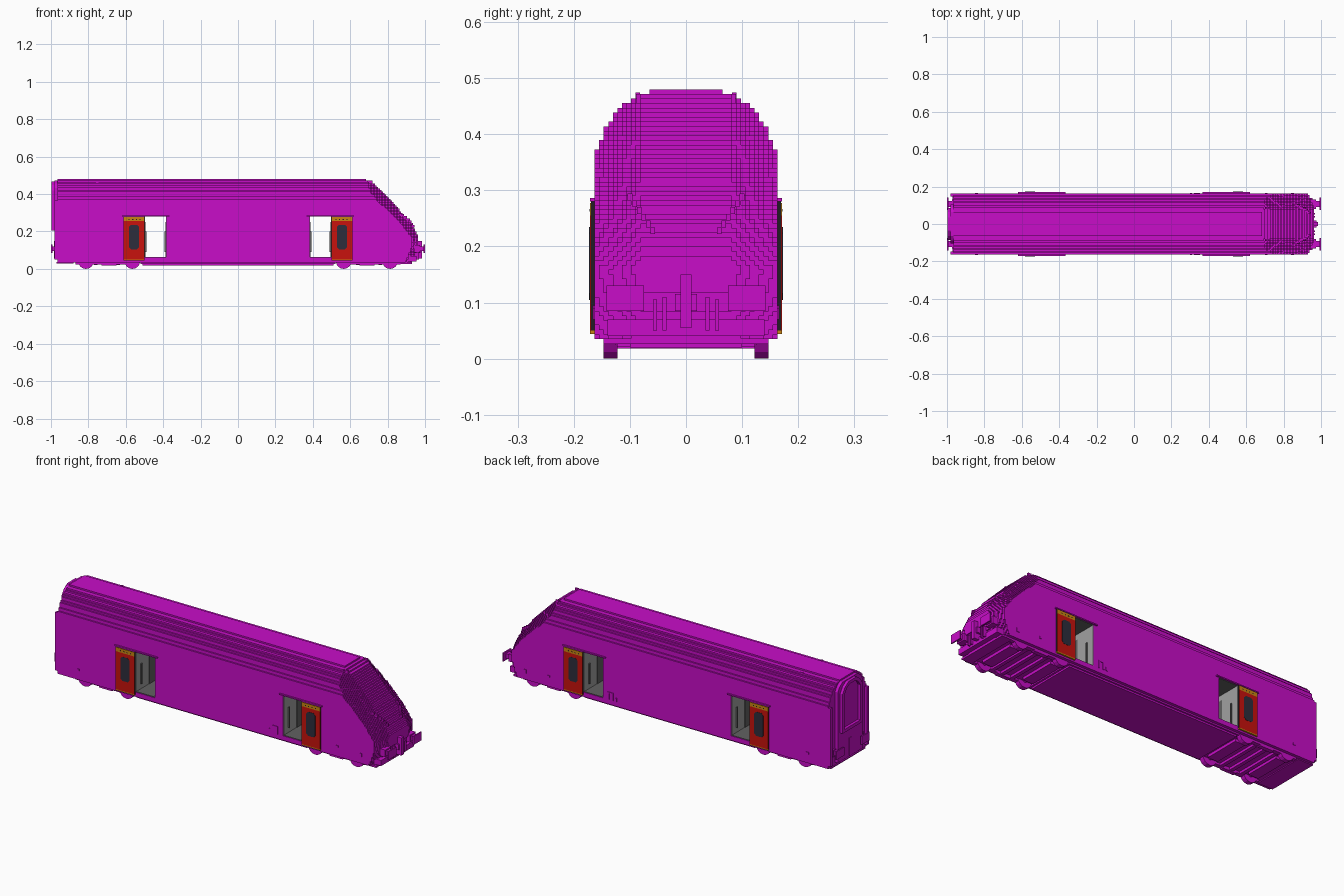
import bpy, bmesh, math
from mathutils import Matrix

cube = bpy.data.objects.get("Cube")
if cube:
    bpy.data.objects.remove(cube)


def material(name, r, g, b):
    m = bpy.data.materials.new(name)
    m.use_nodes = True
    m.diffuse_color = (r, g, b, 1)
    m.node_tree.nodes["Principled BSDF"].inputs["Base Color"].default_value = (r, g, b, 1)
    return m


MAGENTA = material("magenta", 0.58, 0.004, 0.58)
RED = material("door red", 0.58, 0.006, 0.004)
ORANGE = material("orange", 0.58, 0.23, 0.006)
GLASS = material("dark glass", 0.027, 0.027, 0.045)
BLACK = material("door edge", 0.014, 0.012, 0.018)
LIGHT = material("light grey", 0.36, 0.36, 0.36)
GREY = material("dark grey", 0.12, 0.12, 0.12)


def finish(name, bm, mat):
    bmesh.ops.recalc_face_normals(bm, faces=bm.faces)
    me = bpy.data.meshes.new(name)
    bm.to_mesh(me)
    bm.free()
    me.materials.append(mat)
    ob = bpy.data.objects.new(name, me)
    bpy.context.collection.objects.link(ob)
    return ob


def add_box(bm, x0, x1, y0, y1, z0, z1):
    m = Matrix.Translation(((x0 + x1) / 2, (y0 + y1) / 2, (z0 + z1) / 2))
    bmesh.ops.create_cube(bm, size=1, matrix=m @ Matrix.Diagonal((abs(x1 - x0), abs(y1 - y0), abs(z1 - z0), 1)))


def boxes(name, mat, *dims, mirror=False):
    """Several boxes in one object, optionally repeated on the other side of y = 0."""
    bm = bmesh.new()
    for d in dims:
        add_box(bm, *d)
        if mirror:
            add_box(bm, d[0], d[1], -d[3], -d[2], d[4], d[5])
    return finish(name, bm, mat)


def add_prism(bm, ring, offset):
    face = bm.faces.new([bm.verts.new(p) for p in ring])
    out = bmesh.ops.extrude_face_region(bm, geom=[face])
    bmesh.ops.translate(bm, vec=offset, verts=[v for v in out["geom"] if isinstance(v, bmesh.types.BMVert)])


def add_cylinder(bm, x, y0, y1, z, r, n=16):
    ring = [(x + r * math.cos(2 * math.pi * i / n), y0, z + r * math.sin(2 * math.pi * i / n)) for i in range(n)]
    add_prism(bm, ring, (0, y1 - y0, 0))


def lerp(table, t):
    for (a, va), (b, vb) in zip(table, table[1:]):
        if t <= b:
            return va + (vb - va) * max(0, (t - a) / (b - a))
    return table[-1][1]


# Stepped body shell, built in thin layers with the doorways left open
V = 0.00815
Z0, LAYERS = 0.035, 54
H = 0.445 / LAYERS
WIDTH = [(0.365, 0.163), (0.385, 0.154), (0.41, 0.143), (0.435, 0.127), (0.455, 0.108), (0.47, 0.085), (0.48, 0.053)]
NOSE = [(0.035, 0.93), (0.10, 0.955), (0.16, 0.965), (0.20, 0.95), (0.25, 0.918), (0.32, 0.86),
        (0.385, 0.80), (0.45, 0.735), (0.48, 0.675)]
REAR, IN, OUT = -0.965, 0.383, 0.50
HOLE0, HOLE1 = Z0 + 3 * H, Z0 + 30 * H


def nose_x(y, z):
    taper = 0.4 + max(0, z - 0.15) * 2.4
    return round((lerp(NOSE, z) - taper * max(0, abs(y) - 0.08)) / V) * V


body = bmesh.new()
for k in range(LAYERS):
    z = Z0 + k * H
    zm = z + H / 2
    n = round(lerp(WIDTH, zm) / V)
    w = n * V
    start = REAR
    if 3 <= k < 30:
        add_box(body, REAR, -OUT, -w, w, z, z + H)
        add_box(body, -IN, IN, -w, w, z, z + H)
        start = OUT
    half = []
    for j in range(n):
        x = nose_x((j + 0.5) * V, zm)
        half += [(x, j * V), (x, (j + 1) * V)]
    half = [p for i, p in enumerate(half) if i == 0 or p != half[i - 1]][1:]
    plan = [(start, -w)] + [(x, -y) for x, y in reversed(half)] + half + [(start, w)]
    add_prism(body, [(x, y, z) for x, y in plan], (0, 0, H))
finish("body_shell", body, MAGENTA)

# Rear end: side wings, corridor connection and its arched frame
boxes("rear_wing", MAGENTA, (-0.98, REAR, 0.148, 0.163, 0.05, 0.365), mirror=True)


def arch(hw, z0, z1, cut):
    return [(-hw, z0), (hw, z0), (hw, z1 - cut), (hw - cut * 0.4, z1 - cut * 0.4), (hw - cut, z1),
            (cut - hw, z1), (cut * 0.4 - hw, z1 - cut * 0.4), (-hw, z1 - cut)]


gangway = bmesh.new()
add_prism(gangway, [(REAR, y, z) for y, z in arch(0.105, 0.05, 0.472, 0.04)], (-0.017, 0, 0))
outer, inner = arch(0.085, 0.205, 0.468, 0.05), arch(0.068, 0.222, 0.452, 0.042)
for i in range(8):
    j = (i + 1) % 8
    add_prism(gangway, [(-0.98, *p) for p in (outer[i], outer[j], inner[j], inner[i])], (-0.017, 0, 0))
finish("corridor_connection", gangway, MAGENTA)

# Central underframe, stepped inward along its length
boxes("underframe", MAGENTA, (-0.52, 0.52, -0.147, 0.147, 0.027, 0.036),
      (-0.51, 0.51, -0.138, 0.138, 0.018, 0.028))

# Bogies: wheels, axles, side frames and cross beams
for s, side in ((-1, "rear"), (1, "front")):
    bogie = bmesh.new()
    for x in (0.565, 0.813):
        for y in (0.122, -0.147):
            add_cylinder(bogie, s * x, y, y + 0.025, 0.042, 0.042)
        add_cylinder(bogie, s * x, -0.122, 0.122, 0.04, 0.012, 8)
        add_box(bogie, s * (x - 0.03), s * (x + 0.03), -0.1, 0.1, 0.02, 0.036)
    for y in (-0.147, 0.125):
        add_box(bogie, s * 0.53, s * 0.87, y, y + 0.022, 0.024, 0.036)
        add_box(bogie, s * 0.65, s * 0.73, y, y + 0.022, 0.018, 0.036)
    for x in (0.63, 0.69, 0.75):
        add_box(bogie, s * x, s * (x + 0.02), -0.125, 0.125, 0.022, 0.036)
    finish(side + "_bogie", bogie, MAGENTA)

    # Buffers and coupler
    end = 0.94 if s > 0 else 0.96
    boxes(side + "_buffers", MAGENTA,
          (s * end, s * 0.993, 0.09, 0.122, 0.095, 0.12),
          (s * 0.993, s * 1.0, 0.075, 0.142, 0.085, 0.13),
          (s * end, s * 0.972, 0.08, 0.13, 0.088, 0.127), mirror=True)
    boxes(side + "_coupler", MAGENTA, (s * end, s * 0.985, -0.01, 0.01, 0.055, 0.15),
          (s * end, s * 0.975, -0.02, 0.02, 0.085, 0.115))
    boxes(side + "_hoses", MAGENTA, (s * 0.93, s * 0.968, 0.035, 0.042, 0.05, 0.11),
          (s * 0.93, s * 0.968, 0.052, 0.059, 0.05, 0.105), mirror=True)

    # Entrance lobby lining: floor, ceiling, end walls with a dark inner door, handrails
    a, b = s * IN, s * OUT
    t = 0.003
    boxes(side + "_lobby_floor", GREY, (a, b, -0.16, 0.16, HOLE0, HOLE0 + t))
    boxes(side + "_lobby_ceiling", GREY, (a, b, -0.16, 0.16, HOLE1 - t, HOLE1))
    boxes(side + "_lobby_walls", LIGHT, (a, a + s * t, -0.16, 0.16, HOLE0, HOLE1),
          (b - s * t, b, -0.16, 0.16, HOLE0, HOLE1))
    boxes(side + "_lobby_inner_doors", GREY, (a, a + s * 0.005, -0.05, 0.05, HOLE0, 0.25),
          (b - s * 0.005, b, -0.05, 0.05, HOLE0, 0.25))
    boxes(side + "_lobby_handrails", GREY, (a, a + s * 0.01, 0.115, 0.123, 0.09, 0.2),
          (b - s * 0.01, b, 0.115, 0.123, 0.09, 0.2), mirror=True)

    # Sliding doors, standing open outside the body
    d0, d1 = s * 0.50, s * 0.612
    boxes(side + "_door_core", BLACK, (d0, d1, 0.163, 0.169, 0.05, 0.28), mirror=True)
    boxes(side + "_door_panel", RED, (d0, d1, 0.169, 0.1715, 0.05, 0.255), mirror=True)
    boxes(side + "_door_header", ORANGE, (d0, d1, 0.169, 0.1715, 0.255, 0.277), mirror=True)
    boxes(side + "_door_sill", ORANGE, (d0, d1, 0.163, 0.1715, 0.044, 0.05), mirror=True)
    boxes(side + "_header_vents", BLACK,
          *[(s * x, s * (x + 0.006), 0.1715, 0.172, 0.262, 0.267) for x in (0.52, 0.54, 0.56, 0.58)], mirror=True)
    glass = bmesh.new()
    cx, hw, c = s * 0.556, 0.027, 0.011
    shape = [(-hw, 0.105 + c), (c - hw, 0.105), (hw - c, 0.105), (hw, 0.105 + c),
             (hw, 0.235 - c), (hw - c, 0.235), (c - hw, 0.235), (-hw, 0.235 - c)]
    for y in (0.1715, -0.1725):
        add_prism(glass, [(cx + x, y, z) for x, z in shape], (0, 0.001, 0))
    finish(side + "_door_window", glass, GLASS)
    boxes(side + "_door_rail", MAGENTA, (s * 0.365, s * 0.62, 0.163, 0.1715, 0.28, 0.286), mirror=True)

# Small steps and hatches along the lower sides
boxes("side_steps", MAGENTA, (0.30, 0.31, 0.163, 0.166, 0.06, 0.08), (0.32, 0.328, 0.163, 0.166, 0.06, 0.1),
      (0.345, 0.353, 0.163, 0.166, 0.06, 0.1), (0.32, 0.353, 0.163, 0.166, 0.095, 0.102),
      (0.70, 0.715, 0.163, 0.166, 0.085, 0.095), (0.84, 0.855, 0.163, 0.166, 0.07, 0.09),
      (-0.85, -0.835, 0.163, 0.166, 0.085, 0.095), mirror=True)

# Roof fittings
boxes("roof_fittings", MAGENTA, (-0.76, -0.745, 0.082, 0.09, 0.455, 0.474),
      (0.70, 0.72, 0.08, 0.088, 0.44, 0.472), mirror=True)

# Stepped lamp brows and the lower valance on the nose
brows = bmesh.new()
for i in range(6):
    y, z = 0.055 + i * V, 0.222 + i * 0.012
    x = nose_x(y + V / 2, z)
    for q in (y, -y - V):
        add_box(brows, x - 0.03, x + 0.006, q, q + V, z, z + 0.012)
finish("lamp_brows", brows, MAGENTA)
boxes("front_valance", MAGENTA, (0.87, 0.93, -0.147, 0.147, 0.026, 0.036), (0.90, 0.955, -0.14, 0.14, 0.04, 0.07))
boxes("rear_valance", MAGENTA, (-0.97, -0.88, -0.147, 0.147, 0.03, 0.036))
